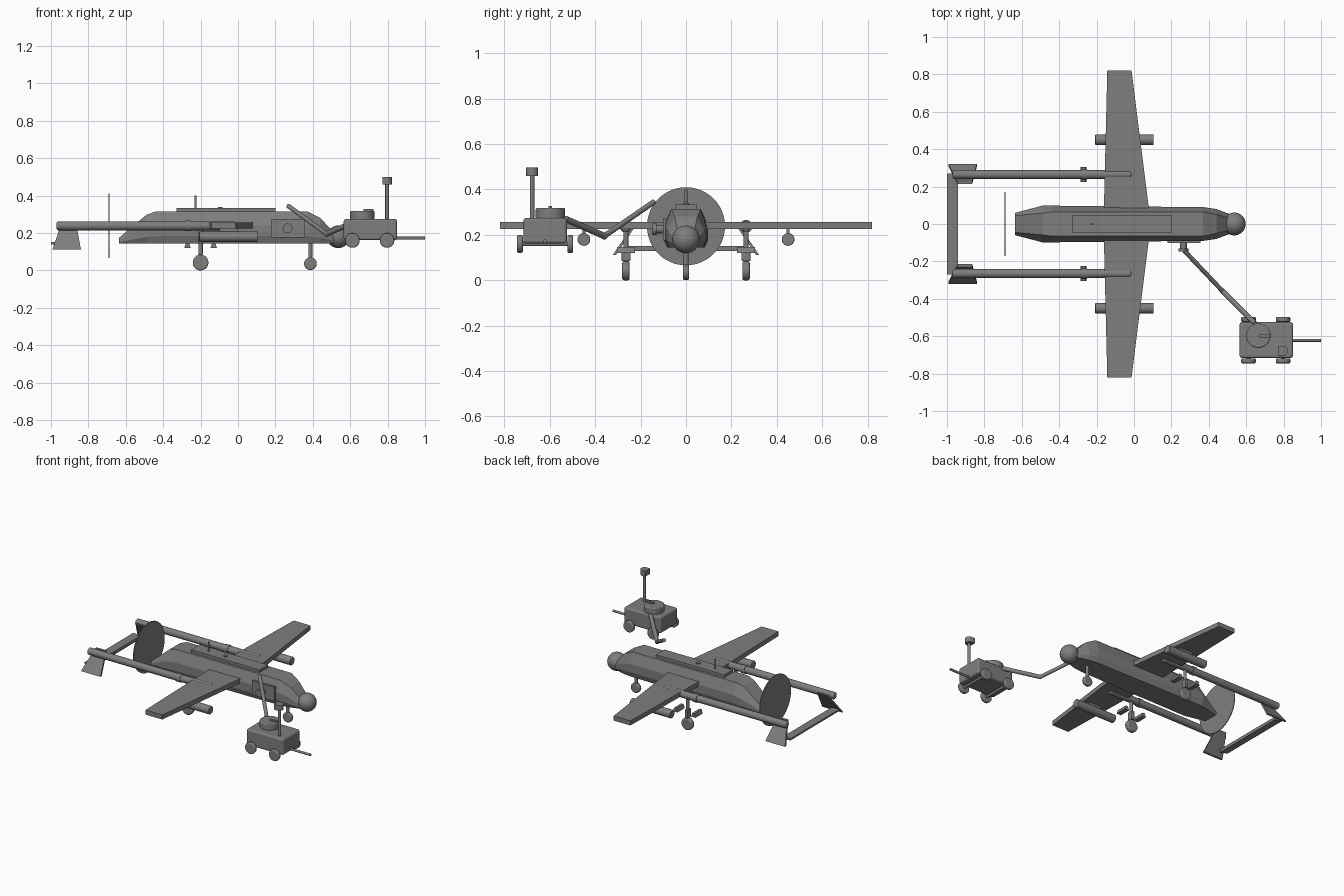
import bpy, bmesh, math
from mathutils import Vector

if "Cube" in bpy.data.objects:
    bpy.data.objects.remove(bpy.data.objects["Cube"])

grey = bpy.data.materials.new("matte_grey")
grey.diffuse_color = (0.21, 0.21, 0.205, 1)
grey.use_nodes = True
grey.node_tree.nodes["Principled BSDF"].inputs["Base Color"].default_value = grey.diffuse_color


def finish(ob, name, bevel=0, smooth=False):
    ob.name = name
    ob.data.materials.append(grey)
    if bevel:
        m = ob.modifiers.new("bevel", 'BEVEL')
        m.width, m.segments = bevel, 3
    if smooth:
        bpy.ops.object.select_all(action='DESELECT')
        ob.select_set(True)
        bpy.context.view_layer.objects.active = ob
        bpy.ops.object.shade_smooth_by_angle(angle=math.radians(35))
    return ob


def box(name, x, y, z, bevel=0):
    """Box from (min, max) pairs."""
    bpy.ops.mesh.primitive_cube_add(size=1)
    ob = bpy.context.object
    for v in ob.data.vertices:
        v.co = [a[0] + (c + 0.5) * (a[1] - a[0]) for a, c in zip((x, y, z), v.co)]
    return finish(ob, name, bevel)


def rod(name, a, b, r, bevel=0, sides=32):
    """Cylinder from point a to point b."""
    a, b = Vector(a), Vector(b)
    bpy.ops.mesh.primitive_cylinder_add(vertices=sides, radius=r, depth=(b - a).length,
                                        location=(a + b) / 2)
    ob = bpy.context.object
    ob.rotation_euler = (b - a).to_track_quat('Z', 'Y').to_euler()
    return finish(ob, name, bevel, True)


def wheel(name, x, y, z, r, w):
    return rod(name, (x, y - w / 2, z), (x, y + w / 2, z), r, w * 0.25)


def loft(name, rings):
    """Skin equal-length rings of points and close both ends."""
    bm = bmesh.new()
    vs = [[bm.verts.new(p) for p in ring] for ring in rings]
    n = len(vs[0])
    for a, b in zip(vs, vs[1:]):
        for i in range(n):
            j = (i + 1) % n
            bm.faces.new((a[i], a[j], b[j], b[i]))
    bm.faces.new(vs[0])
    bm.faces.new(vs[-1][::-1])
    bmesh.ops.recalc_face_normals(bm, faces=bm.faces)
    me = bpy.data.meshes.new(name)
    bm.to_mesh(me)
    bm.free()
    ob = bpy.data.objects.new(name, me)
    bpy.context.collection.objects.link(ob)
    return finish(ob, name)


# Fuselage: x, half width, top half width, shoulder z, top z
stations = [(-.635, .06, .045, .16, .175), (-.49, .098, .058, .23, .297),
            (-.44, .098, .065, .24, .315), (.37, .09, .065, .24, .315),
            (.44, .08, .05, .22, .28), (.525, .048, .03, .17, .19)]
loft("fuselage", [[(x, -w * .85, .145), (x, -w, .145 + (zs - .145) * .4), (x, -w, zs),
                   (x, -wt, zt), (x, wt, zt), (x, w, zs),
                   (x, w, .145 + (zs - .145) * .4), (x, w * .85, .145)]
                  for x, w, wt, zs, zt in stations])
bpy.ops.mesh.primitive_uv_sphere_add(segments=32, ring_count=16, radius=.061,
                                     location=(.536, 0, .18))
finish(bpy.context.object, "nose_sensor", 0, True)
box("dorsal_panel", (-.33, .2), (-.047, .047), (.305, .334))
rod("dorsal_cap", (-.095, 0, .33), (-.095, 0, .34), .013)
rod("antenna", (-.227, 0, .33), (-.227, 0, .4), .006, sides=16)

# Main wing, tapered to both tips
loft("wing", [[(t, y, .225), (l, y, .225), (l, y, .257), (t, y, .257)]
              for y, t, l in ((-.82, -.143, -.013), (0, -.163, .09), (.82, -.143, -.013))])

# Pusher propeller disc
rod("propeller_disc", (-.693, 0, .238), (-.688, 0, .238), .172, sides=48)

# Paired booms, fins, pods and main gear
for s, side in ((1, "left"), (-1, "right")):
    y = .265 * s
    rod("boom_" + side, (-.97, y, .238), (-.013, y, .238), .024, .01)
    rod("boom_collar_" + side, (-.282, y, .238), (-.25, y, .238), .028)
    fin = []
    for yy, z, back, front in ((.222, .25, -.945, -.865), (.315, .112, -.992, -.84)):
        fin.append([(back, s * (yy - .007), z), (front, s * (yy - .007), z),
                    (front, s * (yy + .007), z), (back, s * (yy + .007), z)])
    loft("tail_fin_" + side, fin)
    rod("pod_" + side, (-.208, .45 * s, .18), (.105, .45 * s, .18), .028, .004)
    box("pod_pylon_" + side, (-.1, 0), (.45 * s - .007, .45 * s + .007), (.2, .23))
    wheel("main_wheel_" + side, -.2, y, .042, .042, .032)
    rod("main_strut_" + side, (-.2, y, .045), (-.2, y, .23), .011, sides=16)
    box("main_fork_" + side, (-.212, -.188), (y - .02, y + .02), (.085, .145), .004)
    for x in (-.27, -.13):
        loft("gear_door_" + side,
             [[(x - h, y - .04, z), (x + h, y - .04, z), (x + h, y + .04, z), (x - h, y + .04, z)]
              for h, z in ((.017, .12), (.009, .147))])

# Tailplane joining the fins
loft("tailplane", [[(-1, y, .14), (-.94, y, .128), (-.94, y, .15), (-1, y, .152)]
                   for y in (-.27, .27)])

# Nose gear
wheel("nose_wheel", .387, 0, .036, .034, .028)
rod("nose_strut", (.387, 0, .036), (.387, 0, .16), .011, sides=16)

# Side hatch and service port
box("side_hatch", (.18, .355), (-.101, -.088), (.175, .275))
rod("port_neck", (.265, -.09, .225), (.265, -.135, .225), .018)
rod("port_flange", (.265, -.13, .225), (.265, -.148, .225), .026)

# Service cart
box("cart_body", (.565, .85), (-.716, -.525), (.162, .275), .012)
for x in (.612, .797):
    for y in (-.732, -.51):
        wheel("cart_wheel", x, y, .16, .039, .026)
    rod("cart_axle", (x, -.73, .16), (x, -.51, .16), .01, sides=16)
rod("tow_bar", (.84, -.622, .172), (1, -.622, .172), .008, sides=16)
rod("turret", (.665, -.597, .27), (.665, -.597, .318), .065, .006, 40)
box("turret_bar", (.67, .725), (-.606, -.59), (.315, .327))

# Mast with a rounded sensor head
rod("mast", (.797, -.678, .27), (.797, -.678, .465), .01, sides=16)
head = [(.772, -.652), (.772, -.704)]
head += [(.797 + .026 * math.cos(a), -.678 + .026 * math.sin(a))
         for a in [math.pi * (i / 8 - .5) for i in range(9)]]
loft("mast_head", [[(x, y, z) for x, y in head] for z in (.46, .498)])

# Jointed arm reaching to the aircraft
root, elbow, tip = (.645, -.53, .27), (.475, -.36, .195), (.268, -.142, .345)
rod("lower_arm", root, elbow, .014, sides=20)
rod("upper_arm", elbow, tip, .012, sides=20)
bpy.ops.mesh.primitive_uv_sphere_add(segments=20, ring_count=10, radius=.015, location=elbow)
finish(bpy.context.object, "elbow_joint", 0, True)
